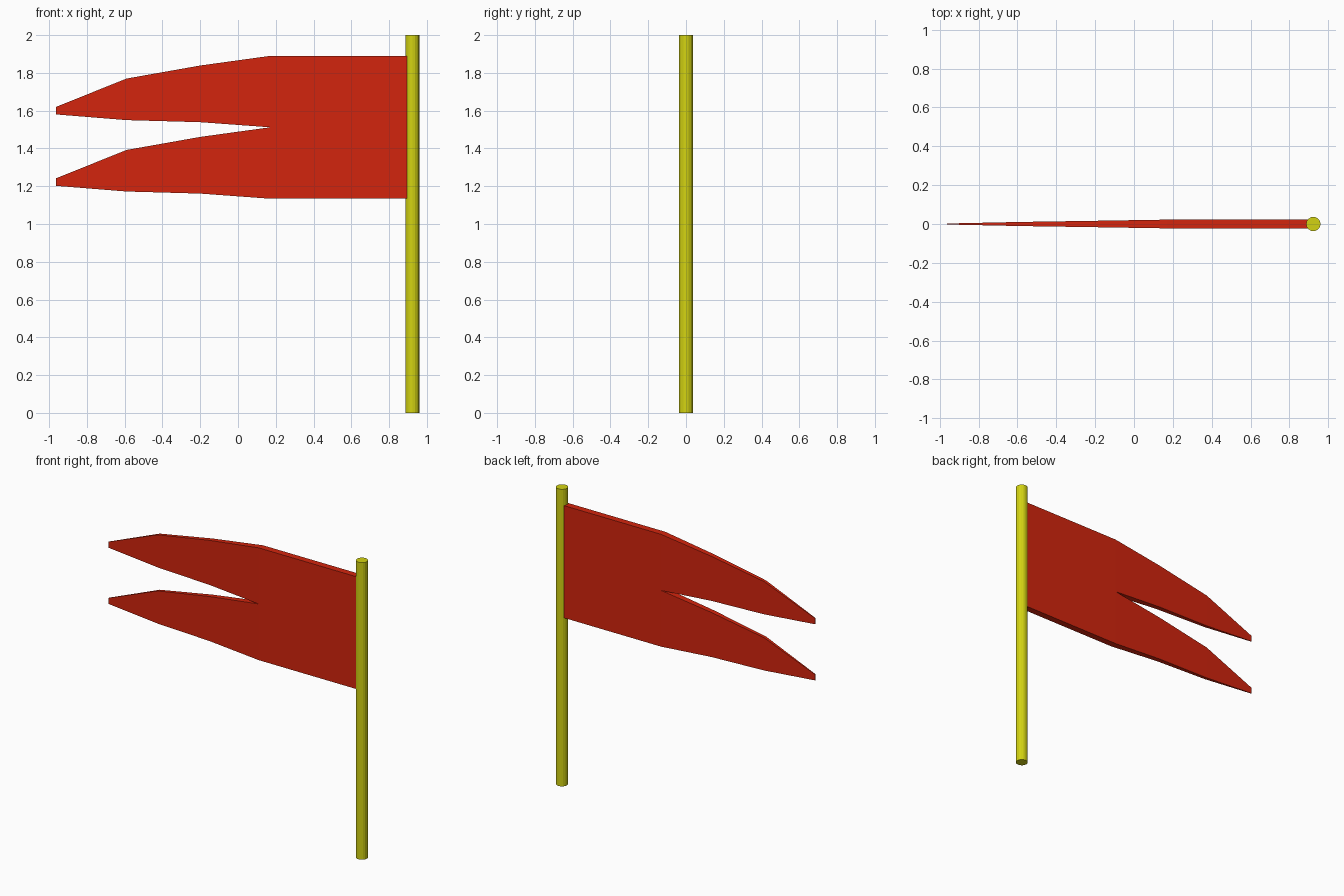
import bpy, bmesh

if "Cube" in bpy.data.objects:
    bpy.data.objects.remove(bpy.data.objects["Cube"])


def material(name, color):
    m = bpy.data.materials.new(name)
    m.diffuse_color = color
    m.use_nodes = True
    m.node_tree.nodes["Principled BSDF"].inputs["Base Color"].default_value = m.diffuse_color
    return m


red = material("red_cloth", (0.65, 0.018, 0.004, 1))
yellow = material("yellow_pole", (0.65, 0.65, 0.006, 1))

# Pole
bpy.ops.mesh.primitive_cylinder_add(vertices=16, radius=0.037, depth=2,
                                    location=(0.923, 0, 1))
pole = bpy.context.object
pole.name = "pole"
pole.data.materials.append(yellow)


def streamer(name, stations):
    """Loft rectangles (x, bottom z, top z, half thickness) along x."""
    bm = bmesh.new()
    rings = [[bm.verts.new(p) for p in ((x, -t, lo), (x, t, lo), (x, t, hi), (x, -t, hi))]
             for x, lo, hi, t in stations]
    for a, b in zip(rings, rings[1:]):
        for i in range(4):
            j = (i + 1) % 4
            bm.faces.new((a[i], a[j], b[j], b[i]))
    bm.faces.new(rings[0])
    bm.faces.new(rings[-1])
    bmesh.ops.recalc_face_normals(bm, faces=bm.faces)
    me = bpy.data.meshes.new(name)
    bm.to_mesh(me)
    bm.free()
    me.materials.append(red)
    ob = bpy.data.objects.new(name, me)
    bpy.context.collection.objects.link(ob)


# Two tapering tails that meet along the middle of the flag
profile = [(0.895, 0, 0.378, 0.0225), (0.17, 0, 0.378, 0.0225),
           (-0.2, 0.027, 0.327, 0.0165), (-0.59, 0.038, 0.258, 0.0105),
           (-0.963, 0.068, 0.108, 0.0025)]
for name, z in (("upper_tail", 1.512), ("lower_tail", 1.134)):
    streamer(name, [(x, z + lo, z + hi, t) for x, lo, hi, t in profile])
